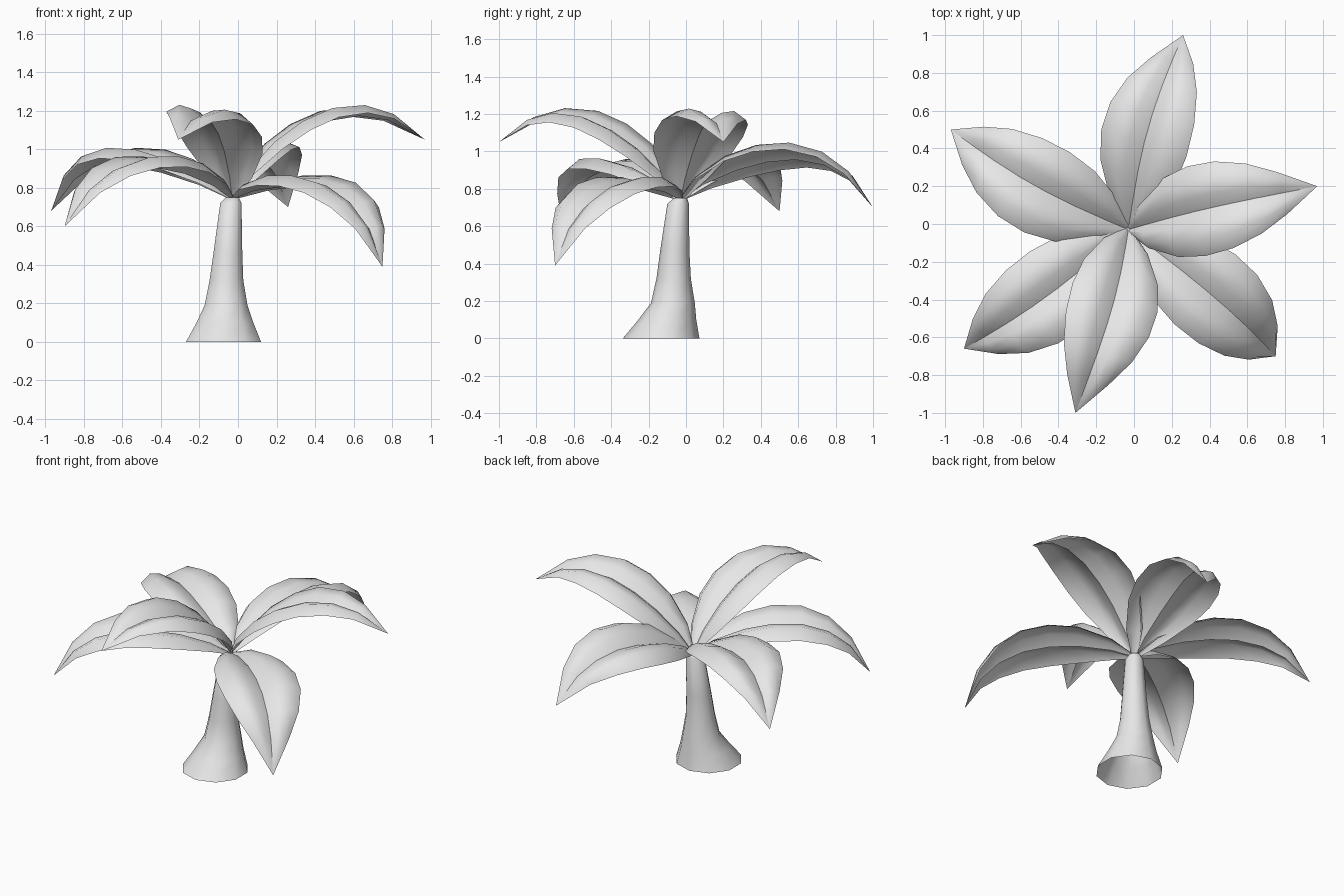
import bpy, bmesh, math
from mathutils import Vector, Matrix

cube = bpy.data.objects.get("Cube")
if cube:
    bpy.data.objects.remove(cube, do_unlink=True)

GREY = bpy.data.materials.new("plain light grey")
GREY.use_nodes = True
colour = (0.8, 0.8, 0.8, 1)
GREY.diffuse_color = colour
GREY.node_tree.nodes["Principled BSDF"].inputs["Base Color"].default_value = colour

CROWN = Vector((-0.03, -0.03, 0.74))


def finish(name, bm):
    """Turn a bmesh into a smooth-shaded object with sharp creases."""
    mesh = bpy.data.meshes.new(name)
    bm.to_mesh(mesh)
    bm.free()
    mesh.materials.append(GREY)
    obj = bpy.data.objects.new(name, mesh)
    bpy.context.collection.objects.link(obj)
    bpy.ops.object.select_all(action='DESELECT')
    obj.select_set(True)
    bpy.context.view_layer.objects.active = obj
    bpy.ops.object.shade_smooth_by_angle(angle=math.radians(60))


def bridge(bm, rows, closed=False):
    """Join neighbouring rows of vertices with quads."""
    for a, b in zip(rows, rows[1:]):
        n = len(a)
        for i in range(n if closed else n - 1):
            j = (i + 1) % n
            bm.faces.new((a[i], a[j], b[j], b[i]))


# Trunk: leaning, flared tube, open at the foot and capped at the crown
def make_trunk(sides=10):
    rings = [  # z, centre x, centre y, radius
        (0, -0.075, -0.133, 0.205), (0.1, -0.068, -0.1, 0.155),
        (0.19, -0.062, -0.07, 0.117), (0.32, -0.06, -0.066, 0.092),
        (0.47, -0.052, -0.06, 0.078), (0.72, -0.037, -0.042, 0.058),
        (0.75, -0.03, -0.03, 0.036)]
    bm = bmesh.new()
    rows = []
    for z, cx, cy, r in rings:
        turns = [math.tau * (i + 0.5) / sides for i in range(sides)]
        rows.append([bm.verts.new((cx + r * math.cos(t), cy + r * math.sin(t), z))
                     for t in turns])
    bridge(bm, rows, closed=True)
    bm.faces.new(rows[-1])
    finish("trunk", bm)


# Leaf: arched, grooved midrib with two rounded wings
RIB = [  # distance along, height, half width
    (0.0, 0.0, 0.02), (0.12, 0.087, 0.125), (0.3, 0.172, 0.213),
    (0.46, 0.22, 0.243), (0.62, 0.24, 0.236), (0.78, 0.218, 0.192),
    (0.92, 0.152, 0.116), (1.075, 0.0, 0.0)]
WING = [(0.3, 0.19), (0.65, 0.26), (1, 0.03)]
SECTION = [(-s, lift) for s, lift in reversed(WING)] + [(0, 0)] + WING


def make_leaf(name, tip, sway, roll):
    reach = Vector(tip) - CROWN
    along = reach.normalized()
    side = Vector((0, 0, 1)).cross(along).normalized()
    up = along.cross(side)
    length = RIB[-1][0]
    scale = reach.length / length
    bm = bmesh.new()
    rows = []
    for i, (u, h, w) in enumerate(RIB):
        before, after = RIB[max(i - 1, 0)], RIB[min(i + 1, len(RIB) - 1)]
        du, dh = after[0] - before[0], after[1] - before[1]
        forward = (along * du + up * dh).normalized()
        turn = Matrix.Rotation(math.radians(roll), 3, forward)
        across, normal = turn @ side, turn @ forward.cross(side)
        centre = along * u + up * h + side * sway * math.sin(math.pi * u / length)
        rows.append([bm.verts.new(CROWN + scale * (centre + w * (across * s + normal * lift)))
                     for s, lift in SECTION])
    bridge(bm, rows)
    bmesh.ops.remove_doubles(bm, verts=bm.verts, dist=0.0005)
    bmesh.ops.recalc_face_normals(bm, faces=bm.faces)
    if sum(f.normal.dot(up) for f in bm.faces) < 0:
        bmesh.ops.reverse_faces(bm, faces=bm.faces)
    finish(name, bm)


make_trunk()
LEAVES = {  # tip, sideways sway, roll in degrees
    "front_leaf": ((-0.31, -1.0, 1.05), 0.033, -6),
    "left_leaf": ((0.97, 0.2, 1.05), 0.015, -3),
    "back_leaf": ((0.26, 1.0, 0.7), 0.045, -12),
    "right_back_leaf": ((-0.97, 0.5, 0.68), 0.04, 0),
    "right_front_leaf": ((-0.9, -0.66, 0.6), 0.033, 0),
    "left_front_leaf": ((0.75, -0.7, 0.39), 0.025, 0),
}
for leaf_name, (leaf_tip, leaf_sway, leaf_roll) in LEAVES.items():
    make_leaf(leaf_name, leaf_tip, leaf_sway, leaf_roll)
